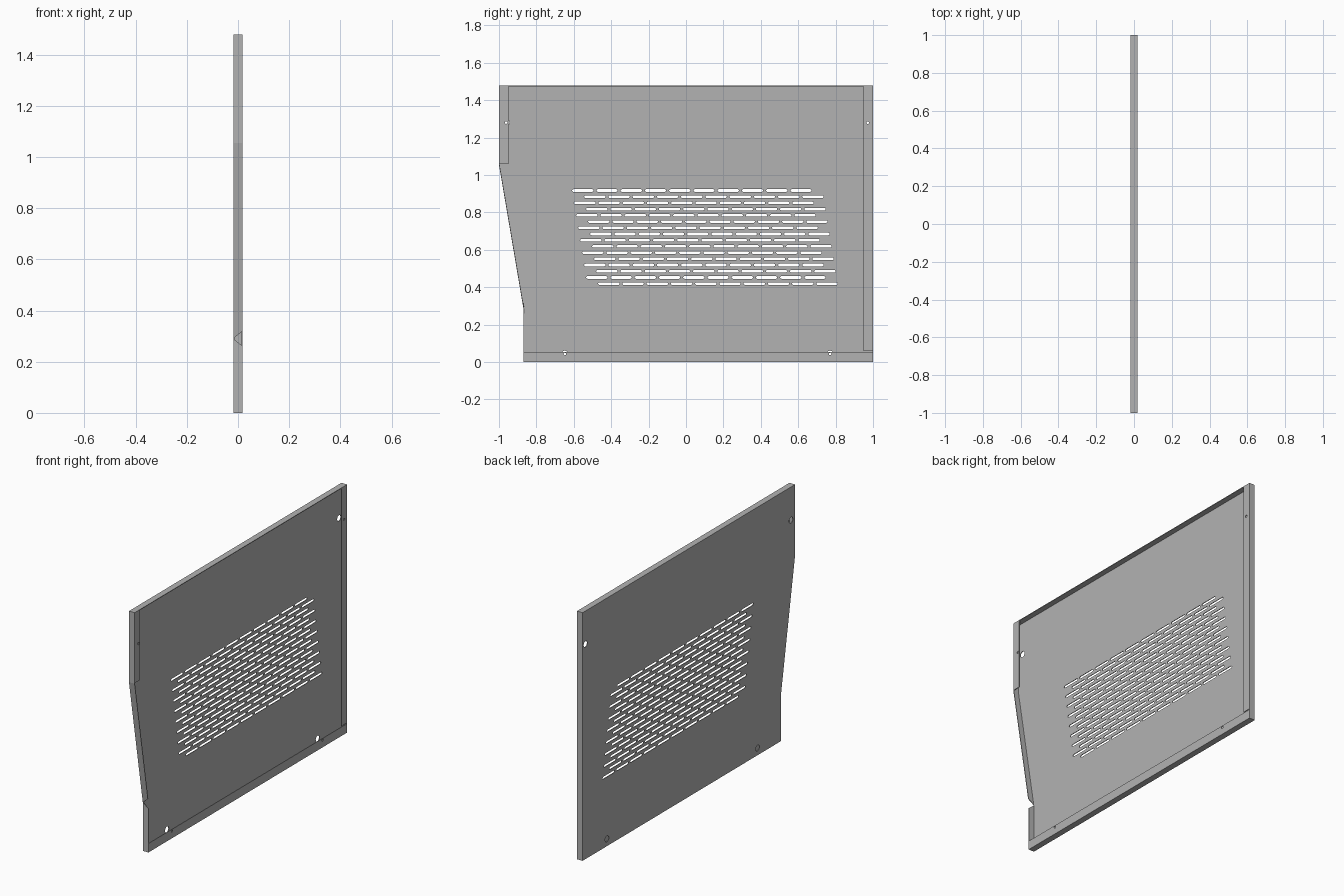
import bpy, bmesh, math
from mathutils import Vector

if "Cube" in bpy.data.objects:
    bpy.data.objects.remove(bpy.data.objects["Cube"])

D = 0.0185         # half depth of the folded panel
T = 0.004          # sheet thickness
TOP = 1.478

mat = bpy.data.materials.new("grey sheet metal")
mat.diffuse_color = (0.45, 0.45, 0.45, 1)
mat.use_nodes = True
mat.node_tree.nodes["Principled BSDF"].inputs["Base Color"].default_value = mat.diffuse_color


def circle(y, z, r, n=16):
    return [(y + r * math.cos(2 * math.pi * i / n), z + r * math.sin(2 * math.pi * i / n)) for i in range(n)]


def slot(y0, z, length, r, n=4):
    """Obround outline starting at y0."""
    pts = []
    for cy, a0 in ((y0 + length - r, -math.pi / 2), (y0 + r, math.pi / 2)):
        for i in range(n + 1):
            a = a0 + math.pi * i / n
            pts.append((cy + r * math.cos(a), z + r * math.sin(a)))
    return pts


def sheet(name, x, outlines):
    """Flat sheet in the y-z plane; the first outline is the edge, the rest are holes."""
    cu = bpy.data.curves.new(name, 'CURVE')
    cu.dimensions = '2D'
    cu.fill_mode = 'BOTH'
    cu.extrude = T / 2
    for pts in outlines:
        s = cu.splines.new('POLY')
        s.points.add(len(pts) - 1)
        for p, (u, v) in zip(s.points, pts):
            p.co = (u, v, 0, 1)
        s.use_cyclic_u = True
        s.use_smooth = False
    cu.materials.append(mat)
    ob = bpy.data.objects.new(name, cu)
    ob.location.x = x
    ob.rotation_euler = (math.pi / 2, 0, math.pi / 2)
    bpy.context.collection.objects.link(ob)
    bpy.ops.object.select_all(action='DESELECT')
    ob.select_set(True)
    bpy.context.view_layer.objects.active = ob
    bpy.ops.object.convert(target='MESH')


def wall(name, p, q, p_out=None, q_out=None):
    """Folded edge from p to q (y, z), thickened inward; *_out are its ends on the open side."""
    p_out, q_out = p_out or p, q_out or q
    d = Vector((0, q[0] - p[0], q[1] - p[1])).normalized()
    inward = Vector((0, -d.z, d.y)) * T
    quad = [Vector((-D, *p)), Vector((-D, *q)), Vector((D, *q_out)), Vector((D, *p_out))]
    bm = bmesh.new()
    a = [bm.verts.new(v) for v in quad]
    b = [bm.verts.new(v + inward) for v in quad]
    bm.faces.new(a)
    bm.faces.new(b[::-1])
    for i in range(4):
        j = (i + 1) % 4
        bm.faces.new((a[j], a[i], b[i], b[j]))
    bmesh.ops.recalc_face_normals(bm, faces=bm.faces)
    me = bpy.data.meshes.new(name)
    bm.to_mesh(me)
    bm.free()
    me.materials.append(mat)
    bpy.context.collection.objects.link(bpy.data.objects.new(name, me))


# Main plate with ventilation slots and screw access holes
outline = [(-0.87, 0), (1, 0), (1, TOP), (-1, TOP), (-1, 1.055), (-0.87, 0.29)]
screws = [(-0.962, 1.28), (0.972, 1.28), (-0.648, 0.043), (0.77, 0.043)]
holes = [circle(y, z, 0.018) for y, z in screws]
for row in range(16):
    start = -0.609 + 0.0107 * (row // 2) + 0.064 * (row % 2)
    for col in range(10):
        holes.append(slot(start + 0.1296 * col, 0.917 - 0.0332 * row, 0.115, 0.007))
sheet("vented_plate", -D + T / 2, [outline] + holes)


# Folded walls, counter-clockwise seen from the open side
def on_slope(z):
    return (-1 + 0.13 * (1.055 - z) / 0.765, z)


wall("bottom_wall", (-0.87, 0), (1, 0))
wall("rear_wall", (1, 0), (1, TOP))
wall("top_wall", (1, TOP), (-1, TOP))
wall("front_upper_wall", (-1, TOP), (-1, 1.055))
wall("front_sloped_wall", (-1, 1.055), (-0.87, 0.29), q_out=on_slope(0.32))
wall("front_lower_wall", (-0.87, 0.29), (-0.87, 0), p_out=(-0.87, 0.26))


# Return lips with small screw holes
def lip(name, y0, y1, z0, z1, ids):
    rect = [(y0, z0), (y1, z0), (y1, z1), (y0, z1)]
    sheet(name, D - T / 2, [rect] + [circle(*screws[i], 0.007, 12) for i in ids])


lip("front_lip", -1, -0.95, 1.058, TOP, [0])
lip("rear_lip", 0.948, 1, 0.058, TOP, [1])
lip("bottom_lip", -0.87, 1, 0, 0.053, [2, 3])
